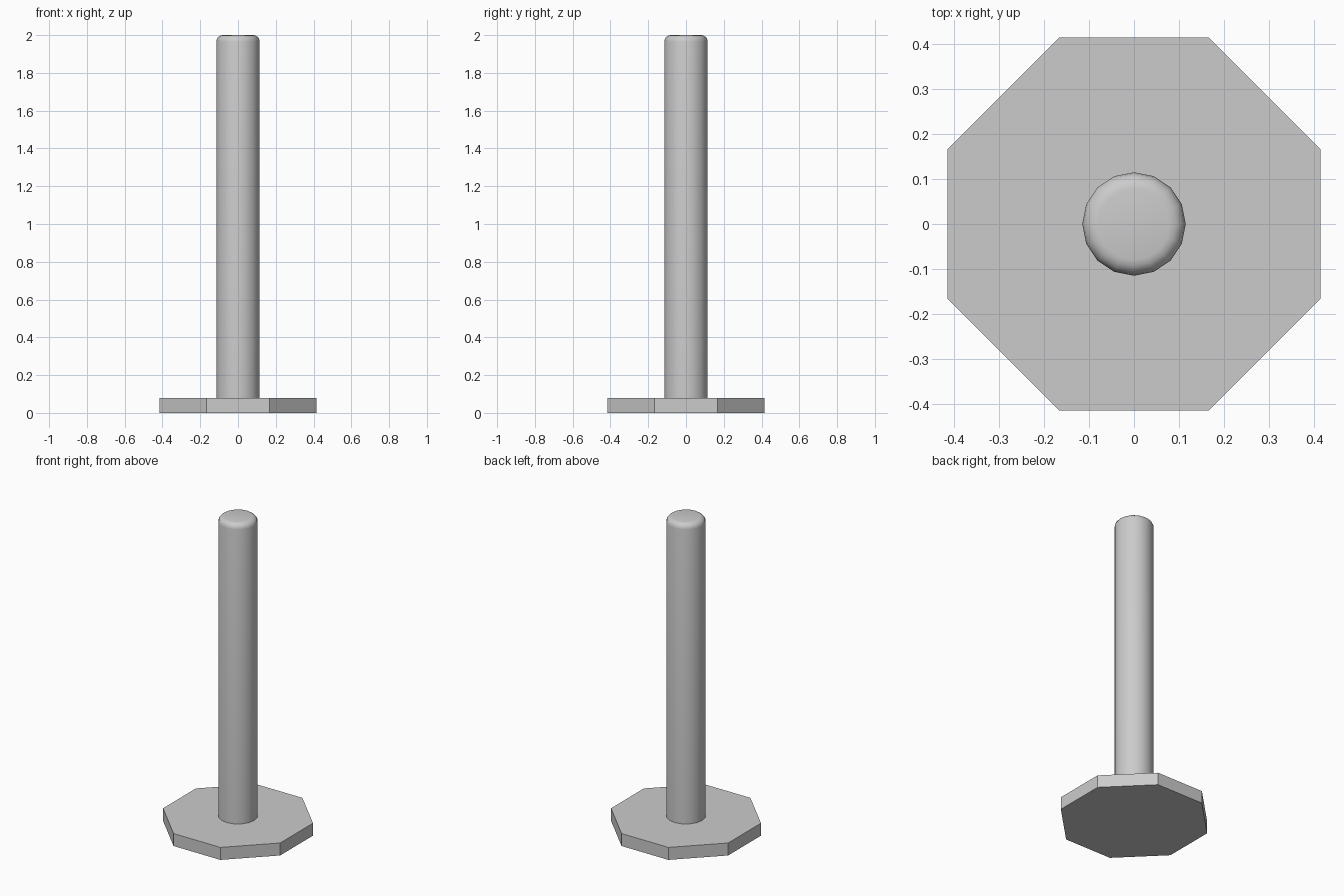
import bpy, math

if "Cube" in bpy.data.objects:
    bpy.data.objects.remove(bpy.data.objects["Cube"])


def make_object(name, verts, faces):
    mesh = bpy.data.meshes.new(name)
    mesh.from_pydata(verts, [], faces)
    mesh.update()
    obj = bpy.data.objects.new(name, mesh)
    bpy.context.collection.objects.link(obj)
    return obj


def loft(name, rings):
    """Join equal-length rings of points, bottom to top, and cap both ends."""
    n = len(rings[0])
    verts = [p for ring in rings for p in ring]
    faces = [(r * n + i, r * n + (i + 1) % n, (r + 1) * n + (i + 1) % n, (r + 1) * n + i)
             for r in range(len(rings) - 1) for i in range(n)]
    faces.append(tuple(reversed(range(n))))
    faces.append(tuple(range(len(verts) - n, len(verts))))
    return make_object(name, verts, faces)


# Base plate: square with chamfered corners, flat faces
A, B, BASE_H = 0.415, 0.166, 0.08
outline = [(A, -B), (A, B), (B, A), (-B, A), (-A, B), (-A, -B), (-B, -A), (B, -A)]
loft("base_plate", [[(x, y, z) for x, y in outline] for z in (0, BASE_H)])

# Post: 16-sided shaft with a rounded top rim
SIDES, RADIUS, ROUND, TOP = 16, 0.115, 0.035, 2.0
profile = [(RADIUS, BASE_H - 0.01)]
for k in range(5):
    a = math.pi / 2 * k / 4
    profile.append((RADIUS - ROUND + ROUND * math.cos(a), TOP - ROUND + ROUND * math.sin(a)))
post = loft("post", [[(r * math.cos(2 * math.pi * i / SIDES), r * math.sin(2 * math.pi * i / SIDES), z)
                      for i in range(SIDES)] for r, z in profile])

# Smooth shading on the post, keeping the plate flat
bpy.context.view_layer.objects.active = post
post.select_set(True)
bpy.ops.object.shade_smooth_by_angle(angle=math.radians(35))
